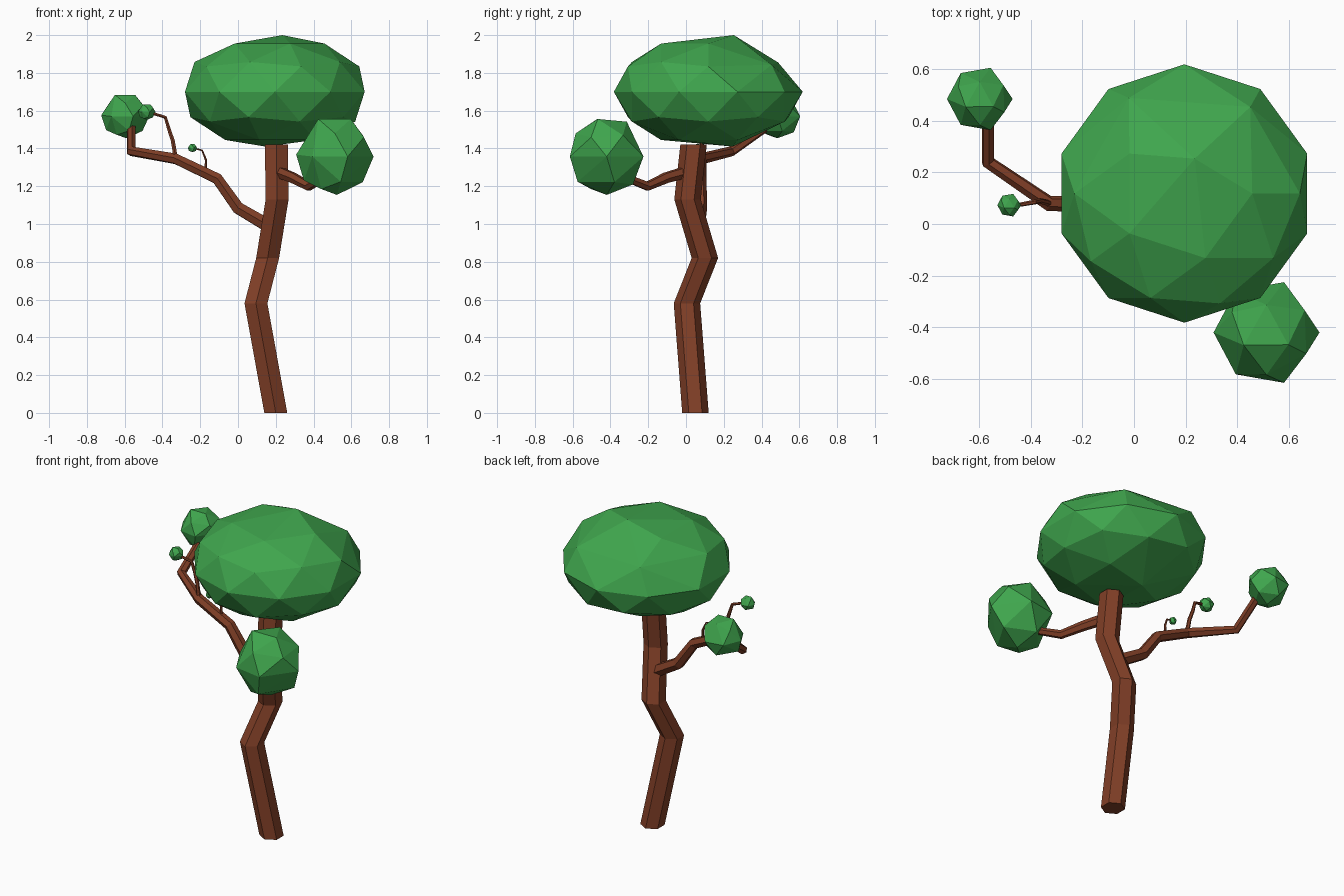
import bpy, bmesh, math
from mathutils import Vector, Matrix

if "Cube" in bpy.data.objects:
    bpy.data.objects.remove(bpy.data.objects["Cube"])


def material(name, rgb):
    m = bpy.data.materials.new(name)
    m.diffuse_color = (*rgb, 1)
    m.use_nodes = True
    m.node_tree.nodes["Principled BSDF"].inputs["Base Color"].default_value = m.diffuse_color
    return m


BARK = material("bark", (0.22, 0.05, 0.02))
LEAF = material("leaf", (0.05, 0.38, 0.075))


def finish(name, bm, mat, loc=(0, 0, 0)):
    bmesh.ops.recalc_face_normals(bm, faces=bm.faces)
    me = bpy.data.meshes.new(name)
    bm.to_mesh(me)
    bm.free()
    me.materials.append(mat)
    ob = bpy.data.objects.new(name, me)
    ob.location = loc
    bpy.context.collection.objects.link(ob)
    return ob


def tube(name, path, r0, r1, level=False, sides=6):
    """Faceted tube along a path; level keeps every ring horizontal."""
    pts = [Vector(p) for p in path]
    n = len(pts)
    bm = bmesh.new()
    rings, q, prev = [], None, None
    for i, p in enumerate(pts):
        a = (p - pts[i - 1]).normalized() if i else Vector()
        b = (pts[i + 1] - p).normalized() if i < n - 1 else Vector()
        t = Vector((0, 0, 1)) if level else (a + b).normalized()
        q = prev.rotation_difference(t) @ q if prev else (
            Vector((0, 0, 1)).rotation_difference(t))
        prev = t
        r = r0 + (r1 - r0) * i / (n - 1)
        rings.append([bm.verts.new(p + q @ Vector((r * math.cos(w), r * math.sin(w), 0)))
                      for w in (math.pi / 2 + math.tau * k / sides for k in range(sides))])
    for lo, hi in zip(rings, rings[1:]):
        for k in range(sides):
            j = (k + 1) % sides
            bm.faces.new((lo[k], lo[j], hi[j], hi[k]))
    bm.faces.new(rings[0][::-1])
    bm.faces.new(rings[-1])
    return finish(name, bm, BARK)


# Trunk and branches
tube("trunk", [(0.20, 0.05, 0), (0.095, 0.005, 0.58), (0.157, 0.10, 0.82),
               (0.207, 0.008, 1.13), (0.203, 0.04, 1.42)], 0.07, 0.07, level=True)
tube("left_branch", [(0.17, 0.06, 0.985), (0.0, 0.075, 1.085), (-0.11, 0.075, 1.24),
                     (-0.33, 0.08, 1.345), (-0.565, 0.24, 1.385),
                     (-0.565, 0.42, 1.51)], 0.04, 0.024)
tube("right_branch", [(0.20, 0.02, 1.28), (0.29, -0.105, 1.245),
                      (0.375, -0.205, 1.2), (0.46, -0.33, 1.25)], 0.034, 0.022)
tube("outer_twig", [(-0.33, 0.08, 1.35), (-0.345, 0.085, 1.44), (-0.365, 0.09, 1.5),
                    (-0.385, 0.085, 1.565), (-0.44, 0.075, 1.582),
                    (-0.485, 0.073, 1.593)], 0.013, 0.007)
tube("inner_twig", [(-0.17, 0.078, 1.27), (-0.17, 0.075, 1.34), (-0.19, 0.068, 1.39),
                    (-0.24, 0.06, 1.402)], 0.008, 0.004)

# Main canopy: flattened icosphere with a few corners collapsed
bm = bmesh.new()
bmesh.ops.create_icosphere(bm, subdivisions=2, radius=0.5,
                           matrix=Matrix.Diagonal((1, 1, 0.6, 1)))
for a, b, target in (
        ((0, 0, 0.3), (0.081, 0.25, 0.255), (0.04, 0.135, 0.3)),
        ((0.344, 0.25, 0.158), (0.138, 0.425, 0.134), (0.255, 0.335, 0.143)),
        ((-0.131, 0.404, 0.158), (-0.362, 0.263, 0.134), (-0.215, 0.37, 0.155)),
        ((0, 0, -0.3), (-0.081, 0.25, -0.255), (-0.05, 0.13, -0.29))):
    pair = [min(bm.verts, key=lambda v: (v.co - Vector(c)).length) for c in (a, b)]
    bmesh.ops.pointmerge(bm, verts=pair, merge_co=target)
finish("main_canopy", bm, LEAF, (0.195, 0.118, 1.7))

# Small leaf clusters: one coarse faceted ball reused at several sizes
BALL = [(1, 0, 0), (.33, .95, 0), (-.58, .79, 0), (-1, 0, 0.05), (-.58, -.79, 0), (.33, -.95, 0),
        (0, .52, .9), (-.43, -.24, .97), (.41, -.23, .97),
        (.72, .42, .55), (-.65, .38, .62), (0, -.8, .6), (.75, -.4, .5),
        (-.8, -.1, -.62), (.72, .2, -.66), (-.1, .68, -.72), (.15, -.75, -.65),
        (.05, 0, -.99), (-.35, -.4, -.84)]


def cluster(name, loc, size):
    bm = bmesh.new()
    for p in BALL:
        bm.verts.new([c * s for c, s in zip(p, size)])
    bmesh.ops.convex_hull(bm, input=bm.verts)
    finish(name, bm, LEAF, loc)


cluster("right_leaves", (0.513, -0.42, 1.357), (0.205, 0.205, 0.205))
cluster("left_leaves", (-0.597, 0.484, 1.57), (0.127, 0.127, 0.117))
cluster("outer_twig_leaves", (-0.483, 0.073, 1.593), (0.046, 0.046, 0.042))
cluster("inner_twig_leaves", (-0.241, 0.06, 1.402), (0.024, 0.024, 0.022))
